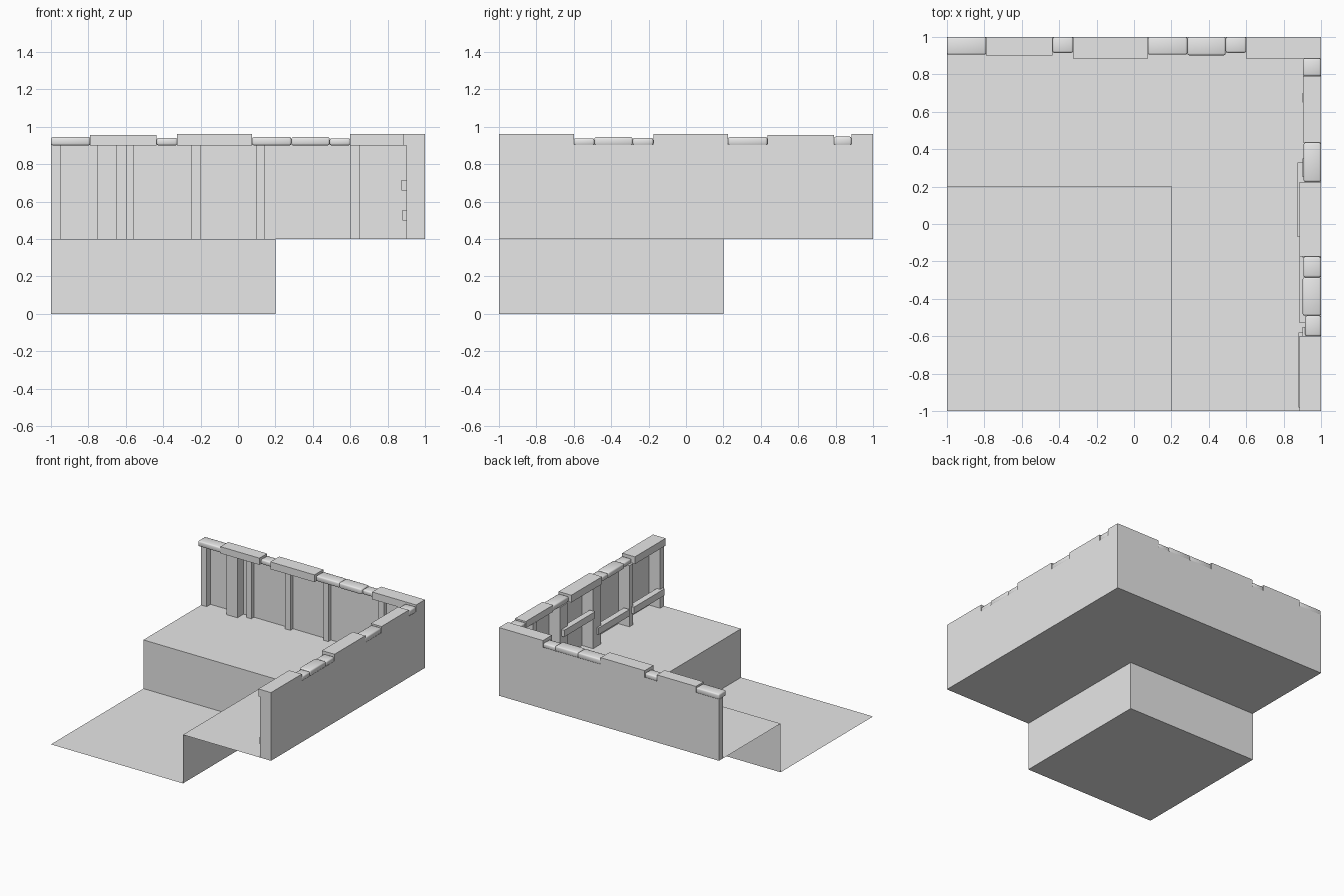
import bpy
import bmesh
from mathutils import Vector

cube = bpy.data.objects.get("Cube")
if cube:
    bpy.data.objects.remove(cube, do_unlink=True)

grey = bpy.data.materials.new("plain_grey")
grey.use_nodes = True
grey.diffuse_color = (0.8, 0.8, 0.8, 1)
grey.node_tree.nodes["Principled BSDF"].inputs["Base Color"].default_value = (0.8, 0.8, 0.8, 1)


def finish(name, bm):
    mesh = bpy.data.meshes.new(name)
    bm.to_mesh(mesh)
    bm.free()
    mesh.materials.append(grey)
    obj = bpy.data.objects.new(name, mesh)
    bpy.context.collection.objects.link(obj)
    return obj


def sheet(name, points):
    bm = bmesh.new()
    bm.faces.new([bm.verts.new(p) for p in points])
    return finish(name, bm)


def wall(name, a, b, low, high):
    return sheet(name, [(*a, low), (*b, low), (*b, high), (*a, high)])


def box(name, lo, hi, rounded=False):
    lo, hi = Vector(lo), Vector(hi)
    bm = bmesh.new()
    bmesh.ops.create_cube(bm, size=1)
    for v in bm.verts:
        v.co = (lo + hi) / 2 + v.co * (hi - lo)
    if rounded:
        bmesh.ops.bevel(bm, geom=bm.edges[:], offset=0.01, segments=2,
                        profile=0.5, affect='EDGES')
        for f in bm.faces:
            f.smooth = True
    return finish(name, bm)


FLOOR, CAP = 0.4, 0.9

# Floors and the step between them
sheet("lower_floor", [(-1, -1, 0), (0.2, -1, 0), (0.2, 0.2, 0), (-1, 0.2, 0)])
sheet("upper_floor", [(0.2, -1, FLOOR), (1, -1, FLOOR), (1, 1, FLOOR),
                      (-1, 1, FLOOR), (-1, 0.2, FLOOR), (0.2, 0.2, FLOOR)])
wall("step_back", (-1, 0.2), (0.2, 0.2), 0, FLOOR)
wall("step_side", (0.2, 0.2), (0.2, -1), 0, FLOOR)

# Outer walls
wall("back_wall", (-1, 1), (1, 1), FLOOR, CAP + 0.005)
wall("side_wall", (1, 1), (1, -1), FLOOR, CAP + 0.005)

# Posts on the back wall: start, end, depth
for s, e, d in [(-1, -0.95, 0.05), (-0.75, -0.65, 0.08), (-0.6, -0.555, 0.035),
                (-0.25, -0.2, 0.035), (0.1, 0.145, 0.035), (0.6, 0.65, 0.035)]:
    box("back_post", (s, 1 - d, FLOOR), (e, 1, CAP + 0.003))

# Posts on the side wall
for s, e in [(-1, -0.95), (-0.6, -0.55), (-0.18, -0.08), (0.25, 0.35), (0.65, 0.7)]:
    box("side_post", (0.9, s, FLOOR), (1, e, CAP + 0.003))

# Rails on the side wall: start, end, bottom, inner face
for s, e, z, x in [(-0.98, -0.58, 0.5, 0.88), (-0.53, -0.13, 0.5, 0.885),
                   (-0.07, 0.33, 0.66, 0.875)]:
    box("side_rail", (x, s, z), (x + 0.05, e, z + 0.055))

# Capping stones: start, end, depth, height, rounded
back_caps = [(-1, -0.79, 0.095, 0.045, True), (-0.79, -0.435, 0.1, 0.055, False),
             (-0.435, -0.325, 0.085, 0.04, True), (-0.325, 0.075, 0.115, 0.06, False),
             (0.075, 0.285, 0.095, 0.045, True), (0.285, 0.49, 0.098, 0.045, True),
             (0.49, 0.6, 0.085, 0.038, True), (0.6, 1, 0.115, 0.06, False)]
side_caps = [(-1, -0.6, 0.115, 0.06, False), (-0.6, -0.49, 0.085, 0.038, True),
             (-0.49, -0.285, 0.098, 0.045, True), (-0.285, -0.175, 0.095, 0.04, True),
             (-0.175, 0.225, 0.115, 0.06, False), (0.225, 0.435, 0.093, 0.045, True),
             (0.435, 0.79, 0.097, 0.055, False), (0.79, 0.885, 0.097, 0.047, True)]
for s, e, d, h, r in back_caps:
    box("back_cap", (s, 1 - d, CAP), (e, 1, CAP + h), r)
for s, e, d, h, r in side_caps:
    box("side_cap", (1 - d, s, CAP), (1, e, CAP + h), r)
